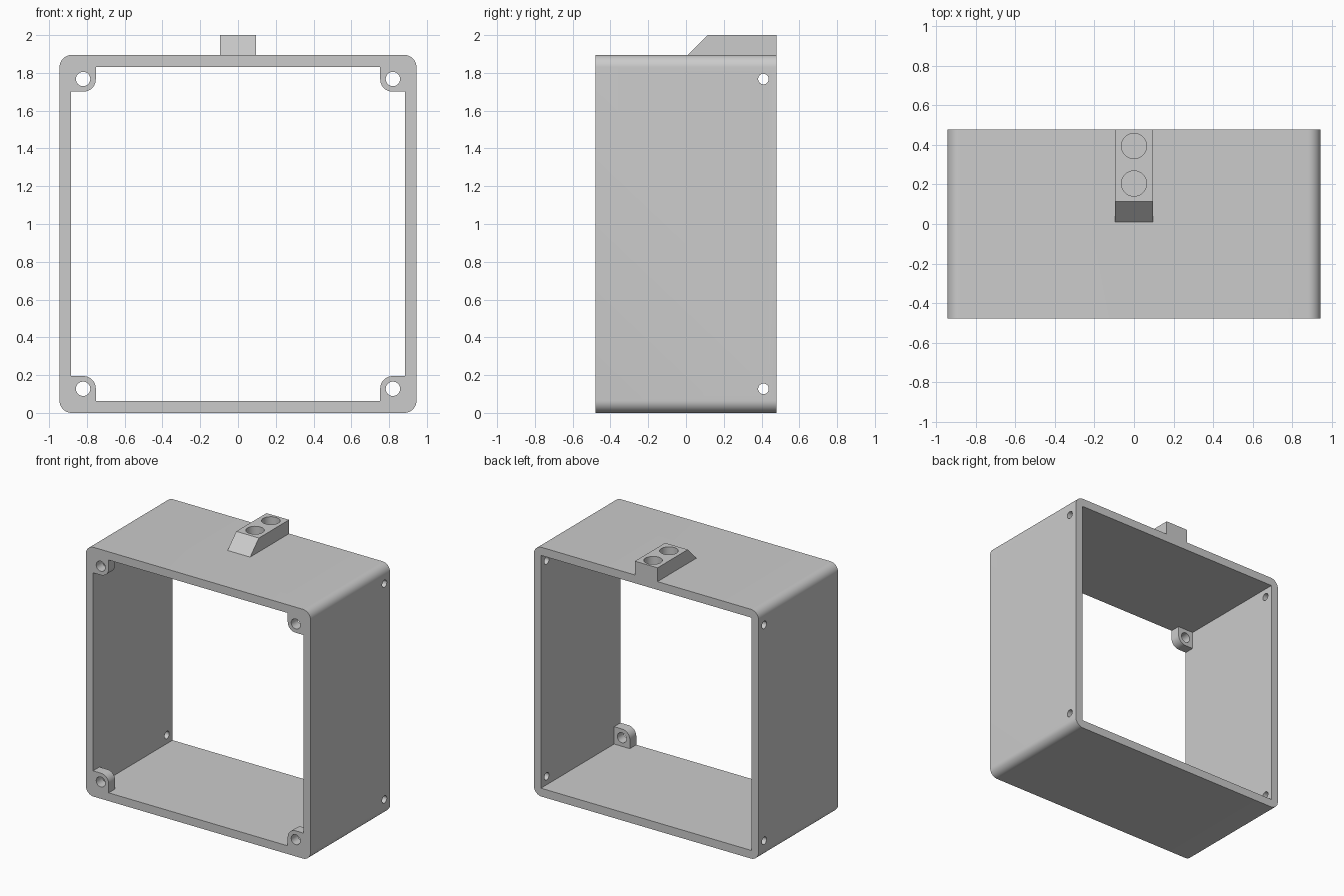
import bpy, bmesh
from math import sin, cos, pi, radians
from mathutils import Matrix, Vector

if "Cube" in bpy.data.objects:
    bpy.data.objects.remove(bpy.data.objects["Cube"])

W, D, H = 0.945, 0.478, 1.895      # half width, half depth, height
IN_X, IN_Z, MID = 0.885, 0.885, H / 2
BOSS, BOSS_DEPTH, ROUND = 0.132, 0.077, 0.065
HOLE_X, HOLE_Z = 0.82, 0.82

grey = bpy.data.materials.new("plain grey")
grey.use_nodes = True
grey.diffuse_color = (0.6, 0.6, 0.6, 1)
grey.node_tree.nodes["Principled BSDF"].inputs["Base Color"].default_value = (0.6, 0.6, 0.6, 1)


def finish(name, bm):
    bmesh.ops.recalc_face_normals(bm, faces=bm.faces)
    mesh = bpy.data.meshes.new(name)
    bm.to_mesh(mesh)
    bm.free()
    mesh.materials.append(grey)
    obj = bpy.data.objects.new(name, mesh)
    bpy.context.collection.objects.link(obj)
    return obj


def prism(name, points, start, extrude):
    """Extrude a flat outline; start maps each outline point to 3D."""
    bm = bmesh.new()
    face = bm.faces.new([bm.verts.new(start(*p)) for p in points])
    new = bmesh.ops.extrude_face_region(bm, geom=[face])["geom"]
    bmesh.ops.translate(bm, vec=extrude,
                        verts=[v for v in new if isinstance(v, bmesh.types.BMVert)])
    return finish(name, bm)


def cylinder(name, centre, axis, radius, length):
    bm = bmesh.new()
    turn = Vector((0, 0, 1)).rotation_difference(Vector(axis)).to_matrix().to_4x4()
    bmesh.ops.create_cone(bm, cap_ends=True, segments=40, radius1=radius, radius2=radius,
                          depth=length, matrix=Matrix.Translation(centre) @ turn)
    return finish(name, bm)


def arc(cx, cz, r, a0, a1, n=10):
    angles = [radians(a0 + (a1 - a0) * i / n) for i in range(n + 1)]
    return [(cx + r * cos(a), cz + r * sin(a)) for a in angles]


def boolean(target, tool, operation):
    mod = target.modifiers.new("cut", 'BOOLEAN')
    mod.operation, mod.object, mod.solver = operation, tool, 'EXACT'
    bpy.context.view_layer.update()
    graph = bpy.context.evaluated_depsgraph_get()
    mesh = bpy.data.meshes.new_from_object(target.evaluated_get(graph))
    target.modifiers.clear()
    target.data = mesh
    bpy.data.objects.remove(tool)


# Rounded outer block
CORNERS = [(1, 1, 0), (-1, 1, 90), (-1, -1, 180), (1, -1, 270)]
outline, notched = [], []
for sx, sz, a in CORNERS:
    outline += arc(sx * (W - ROUND), sz * (MID - ROUND), ROUND, a, a + 90)
    # Opening outline that steps around each corner boss
    bx, bz = sx * (IN_X - BOSS), sz * (IN_Z - BOSS)
    step = [(bx, sz * IN_Z)]
    bend = arc(bx + sx * ROUND, bz + sz * ROUND, ROUND, a + 180, a + 270)
    if sx * sz > 0:
        side = [(sx * IN_X, bz)] + bend[::-1] + step
    else:
        side = step + bend + [(sx * IN_X, bz)]
    # Keep the counter-clockwise order at every corner
    if sx * sz < 0:
        side = step + (bend if abs(bend[0][0] - bx) < 1e-6 else bend[::-1]) + side[-1:]
    else:
        side = side[:1] + (bend if abs(bend[0][1] - bz) < 1e-6 else bend[::-1]) + step
    notched += side

frame = prism("frame", outline, lambda x, z: (x, -D, z + MID), (0, 2 * D, 0))

# Sloped tab on top
tab = prism("tab", [(0.01, H), (0.115, 2), (D, 2), (D, H - 0.03), (0.01, H - 0.03)],
            lambda y, z: (-0.095, y, z), (0.19, 0, 0))
boolean(frame, tab, 'UNION')

# Main opening, leaving bosses at the front corners
opening = prism("front_opening", notched, lambda x, z: (x, -D - 0.1, z + MID), (0, 2 * D + 0.2, 0))
boolean(frame, opening, 'DIFFERENCE')
square = [(sx * IN_X, sz * IN_Z) for sx, sz, a in CORNERS]
rear = prism("rear_opening", square, lambda x, z: (x, BOSS_DEPTH - D, z + MID), (0, 2 * D, 0))
boolean(frame, rear, 'DIFFERENCE')

# Screw holes through the bosses and the side walls
for sx, sz, a in CORNERS:
    z = MID + sz * HOLE_Z
    boolean(frame, cylinder("boss_hole", (sx * HOLE_X, -D, z), (0, 1, 0), 0.038, 0.3), 'DIFFERENCE')
    boolean(frame, cylinder("side_hole", (sx * W, 0.41, z), (1, 0, 0), 0.028, 0.3), 'DIFFERENCE')

# Round pockets in the tab
for y in (0.205, 0.395):
    boolean(frame, cylinder("pocket", (0, y, 2), (0, 0, 1), 0.064, 0.16), 'DIFFERENCE')

bpy.context.view_layer.objects.active = frame
frame.select_set(True)
bpy.ops.object.shade_smooth_by_angle(angle=radians(35))
